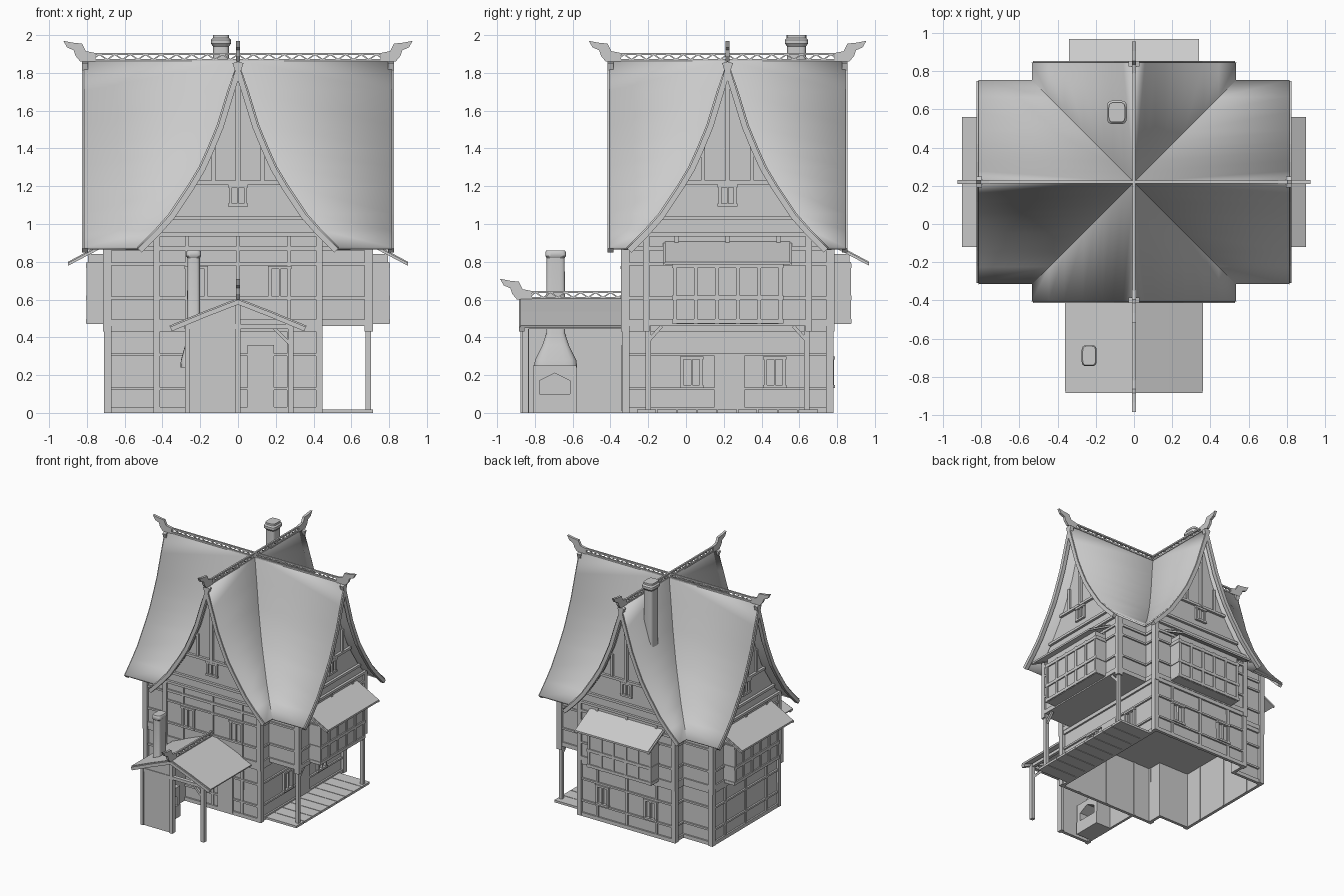
import bpy, bmesh, math
from mathutils import Matrix, Vector

old = bpy.data.objects.get("Cube")
if old:
    bpy.data.objects.remove(old, do_unlink=True)

grey = bpy.data.materials.new("plain grey")
grey.use_nodes = True
grey.diffuse_color = (.6, .6, .6, 1)
grey.node_tree.nodes["Principled BSDF"].inputs["Base Color"].default_value = (.6, .6, .6, 1)

# Cross-plan sizes: half width of a wing, wall distance and roof end per side
W, CENTRE_Y = .43, .22
WALL = [.55, .7, .55, .7]
ROOF = [.625, .815, .625, .815]
SILL, RIDGE = .46, 1.86
PROFILE = [(0, RIDGE), (.05, 1.7), (.105, 1.52), (.155, 1.4), (.2, 1.3),
           (.26, 1.2), (.36, 1.05), (.44, .96), (.53, .87)]
ANNEX = [(0, .6), (.18, .53), (.36, .455)]


def side(k):
    """Frame of side k (front, right, back, left): x along wall, -y outward."""
    return Matrix.Translation((0, CENTRE_Y, 0)) @ Matrix.Rotation(k * math.pi / 2, 4, 'Z')


def finish(name, bm, thick=0, smooth=False):
    bmesh.ops.recalc_face_normals(bm, faces=bm.faces)
    me = bpy.data.meshes.new(name)
    bm.to_mesh(me)
    bm.free()
    me.materials.append(grey)
    ob = bpy.data.objects.new(name, me)
    bpy.context.collection.objects.link(ob)
    if thick:
        mod = ob.modifiers.new("thickness", 'SOLIDIFY')
        mod.thickness, mod.offset = thick, 0
    if smooth:
        bpy.ops.object.select_all(action='DESELECT')
        ob.select_set(True)
        bpy.context.view_layer.objects.active = ob
        bpy.ops.object.shade_smooth_by_angle(angle=math.radians(35))
    return ob


def prism(bm, k, pts, d0, d1):
    """Extrude an outline (along wall, height) between two outward distances."""
    m = side(k)
    a, b = [[bm.verts.new(m @ Vector((s, -d, z))) for s, z in pts] for d in (d0, d1)]
    bm.faces.new(a)
    bm.faces.new(b[::-1])
    for i in range(len(pts)):
        j = (i + 1) % len(pts)
        bm.faces.new((a[i], a[j], b[j], b[i]))


def box(bm, k, s0, s1, d0, d1, z0, z1):
    prism(bm, k, [(s0, z0), (s1, z0), (s1, z1), (s0, z1)], d0, d1)


def bar(bm, k, p, q, w, d0, d1):
    p, q = Vector(p), Vector(q)
    n = (q - p).normalized().orthogonal() * w / 2
    prism(bm, k, [p - n, q - n, q + n, p + n], d0, d1)


def ring(bm, o, z0, z1, porch, cap=False):
    """Walls or bands around the plan, grown by o; porch drops the right arm."""
    w, lx, ly = W + o, WALL[1] + o, WALL[0] + o
    arm = [] if porch else [(w, -w), (lx, -w), (lx, w), (w, w)]
    plan = [(w, -ly)] + arm + [(w, ly), (-w, ly), (-w, w), (-lx, w), (-lx, -w), (-w, -w), (-w, -ly)]
    lo, hi = [[bm.verts.new((x, y + CENTRE_Y, z)) for x, y in plan] for z in (z0, z1)]
    for i in range(len(plan)):
        j = (i + 1) % len(plan)
        bm.faces.new((lo[i], lo[j], hi[j], hi[i]))
    if cap:
        bm.faces.new(hi)


def roof_side(bm, k, prof, end, start=None):
    """Both slopes of a wing; the inner edge follows the valley unless start is set."""
    m = side(k)
    for sx in (-1, 1):
        rows = [[bm.verts.new(m @ Vector((sx * s, -d, z)))
                 for d in (s if start is None else start, end)] for s, z in prof]
        for r, t in zip(rows, rows[1:]):
            bm.faces.new(list(dict.fromkeys((r[0], r[1], t[1], t[0]))))


def barge(bm, k, prof, end, depth):
    """Boards along the roof edge on a gable."""
    inner = []
    for i, (s, z) in enumerate(prof):
        a, b = Vector(prof[max(i - 1, 0)]), Vector(prof[min(i + 1, len(prof) - 1)])
        t = (b - a).normalized()
        inner.append((s + t.y * depth, z - t.x * depth))
    for sx in (-1, 1):
        prism(bm, k, [(sx * s, z) for s, z in prof + inner[::-1]], end - .02, end + .01)


def ridge(bm, k, z, start, end):
    """Lattice crest with an upswept finial at the end."""
    for h in (.008, .04):
        box(bm, k - 1, start, end, -.007, .007, z + h - .006, z + h + .006)
    n = round((end - start) / .04)
    step = (end - start) / n
    for i in range(n):
        lo, hi = (.01, .038) if i % 2 else (.038, .01)
        bar(bm, k - 1, (start + i * step, z + lo), (start + (i + 1) * step, z + hi), .007, -.004, .004)
    horn = [(-.06, 0), (.02, 0), (.045, .03), (.055, .06), (.09, .075), (.11, .11),
            (.06, .1), (.01, .095), (-.01, .055), (-.06, .045)]
    prism(bm, k - 1, [(end + u, z + h) for u, h in horn], -.01, .01)


def window(bm, k, s, z0, z1, d, half=.05):
    for e in (-half, 0, half):
        w = .004 if e == 0 else .008
        box(bm, k, s + e - w, s + e + w, d - .01, d + .014, z0, z1)
    for z in (z0, z1):
        box(bm, k, s - half - .012, s + half + .012, d - .01, d + .018, z - .008, z + .008)


def loft(name, x, y, sections):
    """Rounded rectangular stack from (half x, half y, height) sections."""
    bm, rings = bmesh.new(), []
    for hx, hy, z in sections:
        r = []
        for i in range(20):
            a = math.tau * (i + .5) / 20
            c, s = math.cos(a), math.sin(a)
            r.append(bm.verts.new((x + hx * math.copysign(abs(c) ** .45, c),
                                   y + hy * math.copysign(abs(s) ** .45, s), z)))
        rings.append(r)
    for a, b in zip(rings, rings[1:]):
        for i in range(20):
            j = (i + 1) % 20
            bm.faces.new((a[i], a[j], b[j], b[i]))
    bm.faces.new(rings[0])
    bm.faces.new(rings[-1])
    return finish(name, bm, smooth=True)


# Storeys
bm = bmesh.new()
ring(bm, -.01, 0, SILL, True, True)
finish("lower_walls", bm, .015)
bm = bmesh.new()
half = [(s, z - .03) for s, z in PROFILE if s < W] + [(W, .94), (W, SILL)]
outline = half + [(-s, z) for s, z in half[:0:-1]]
for k in (0, 1):
    prism(bm, k, outline, -WALL[k], WALL[k])
finish("upper_walls_and_gables", bm)

# Timber frame
bm = bmesh.new()
for z, w in ((0, .03), (.12, .015), (.3, .015), (.43, .03)):
    ring(bm, 0, z, z + w, True)
for z, w in ((SILL, .035), (.6, .015), (.78, .015), (.86, .02)):
    ring(bm, .003, z, z + w, False)
finish("timber_bands", bm, .024)
bm = bmesh.new()
for k in range(4):
    d = WALL[k]
    for s in (-W, W):
        box(bm, k, s - .018, s + .018, d - .03, d + .015, SILL - .03, .95)
        if k != 1:
            box(bm, k, s - .018, s + .018, d - .03, d + .01, 0, SILL)
    for s in (-.27, 0, .27):
        box(bm, k, s - .01, s + .01, d - .02, d + .008, SILL, .95)
        if k != 1:
            box(bm, k, s - .01, s + .01, d - .02, d + .006, 0, SILL)
    # Gable beams, posts and small windows
    for z, w in ((.945, .43), (1.03, .355), (1.22, .23)):
        box(bm, k, -w, w, d - .02, d + .02, z - .01, z + .01)
    box(bm, k, -.012, .012, d - .02, d + .022, 1.22, RIDGE - .06)
    for s in (-.13, .13):
        box(bm, k, s - .01, s + .01, d - .02, d + .015, 1.22, 1.41)
    window(bm, k, 0, 1.1, 1.2, d, .04)
finish("timber_posts", bm)

# Windows and doors
bm = bmesh.new()
for s in (-.22, .22):
    window(bm, 0, s, .61, .77, WALL[0])
    window(bm, 2, s, .14, .29, WALL[2])
    window(bm, 1, s + .03, .14, .29, W)
box(bm, 1, -.07, .09, W, W + .012, .01, .3)
box(bm, 0, .05, .19, WALL[0], WALL[0] + .012, .01, .36)
finish("windows_and_doors", bm)

# Main roof, edge boards and crests
bm, edge, crest = bmesh.new(), bmesh.new(), bmesh.new()
for k in range(4):
    roof_side(bm, k, PROFILE, ROOF[k])
    barge(edge, k, PROFILE, ROOF[k], .03)
    ridge(crest, k, RIDGE, 0, ROOF[k])
bmesh.ops.remove_doubles(bm, verts=bm.verts, dist=.0001)
finish("main_roof", bm, .016, True)
finish("gable_edge_boards", edge)
finish("roof_crests", crest)

# Bay windows with lean-to roofs
for k, label in ((1, "left"), (2, "back"), (3, "right")):
    bm, d = bmesh.new(), WALL[k]
    box(bm, k, -.28, .28, d - .02, d + .095, .47, .84)
    for z in (.485, .61, .78):
        box(bm, k, -.295, .295, d, d + .105, z - .012, z + .012)
    for i in range(6):
        s = (i - 2.5) * .112
        box(bm, k, s - .01, s + .01, d, d + .103, .47, .8)
    finish(label + "_bay", bm)
    bm = bmesh.new()
    slope = [(d - .01, .895), (d + .2, .785), (d + .2, .8), (d - .01, .912)]
    prism(bm, k - 1, slope, -.33, .33)
    for s in (-.335, .335):
        prism(bm, k - 1, [(u, z - .006) for u, z in slope], s - .006, s + .006)
    finish(label + "_bay_roof", bm)

# Open porch under the left arm
bm = bmesh.new()
for i in range(9):
    s = -.48 + i * .107
    box(bm, 1, s, s + .102, W, .715, 0, .018)
finish("porch_floor", bm)
bm = bmesh.new()
for s in (-.42, .42):
    box(bm, 1, s - .014, s + .014, .675, .703, .01, SILL)
    bar(bm, 1, (s, .38), (s * .83, SILL), .018, .68, .7)
finish("porch_posts", bm)

# Front annex
bm = bmesh.new()
prism(bm, 0, [(-.27, 0), (0, 0), (0, .585), (-.27, .48)], 1.06, 1.085)
box(bm, 0, -.27, -.25, .54, 1.07, 0, .48)
finish("annex_walls", bm)
bm = bmesh.new()
box(bm, 0, .265, .295, 1.055, 1.085, 0, .47)
box(bm, 0, -.012, .012, 1.05, 1.095, 0, .585)
box(bm, 0, -.28, -.255, 1.055, 1.095, 0, .475)
box(bm, 0, -.28, .295, 1.06, 1.09, SILL - .015, SILL + .01)
for s in (-.27, .28):
    box(bm, 0, s - .012, s + .012, .55, 1.08, SILL - .015, SILL + .01)
bar(bm, 0, (.28, .36), (.18, SILL), .018, 1.06, 1.08)
finish("annex_frame", bm)
bm = bmesh.new()
roof_side(bm, 0, ANNEX, 1.095, .54)
finish("annex_roof", bm, .014)
bm = bmesh.new()
barge(bm, 0, ANNEX, 1.095, .025)
ridge(bm, 0, .6, .54, 1.095)
finish("annex_crest_and_edges", bm)

# Oven with arched mouth, hood and flue
bm = bmesh.new()
y = -.695 - CENTRE_Y
box(bm, 1, y - .115, y + .115, -.26, -.12, 0, .1)
arch = [(-.115, .1), (-.08, .1), (-.08, .17), (0, .21), (.08, .17), (.08, .1), (.115, .1), (.115, .25), (-.115, .25)]
prism(bm, 1, [(y + s, z) for s, z in arch], -.26, -.125)
finish("oven", bm)
loft("oven_hood_and_flue", -.235, -.69, [
    (.07, .115, .24), (.068, .11, .28), (.045, .07, .36), (.035, .05, .42), (.033, .048, .82),
    (.04, .055, .83), (.04, .055, .85), (.034, .05, .86)])

# Main chimney
loft("main_chimney", -.09, .585, [
    (.042, .05, 1.3), (.042, .05, 1.94), (.053, .062, 1.955), (.053, .062, 1.975),
    (.043, .052, 1.985), (.043, .052, 2)])
